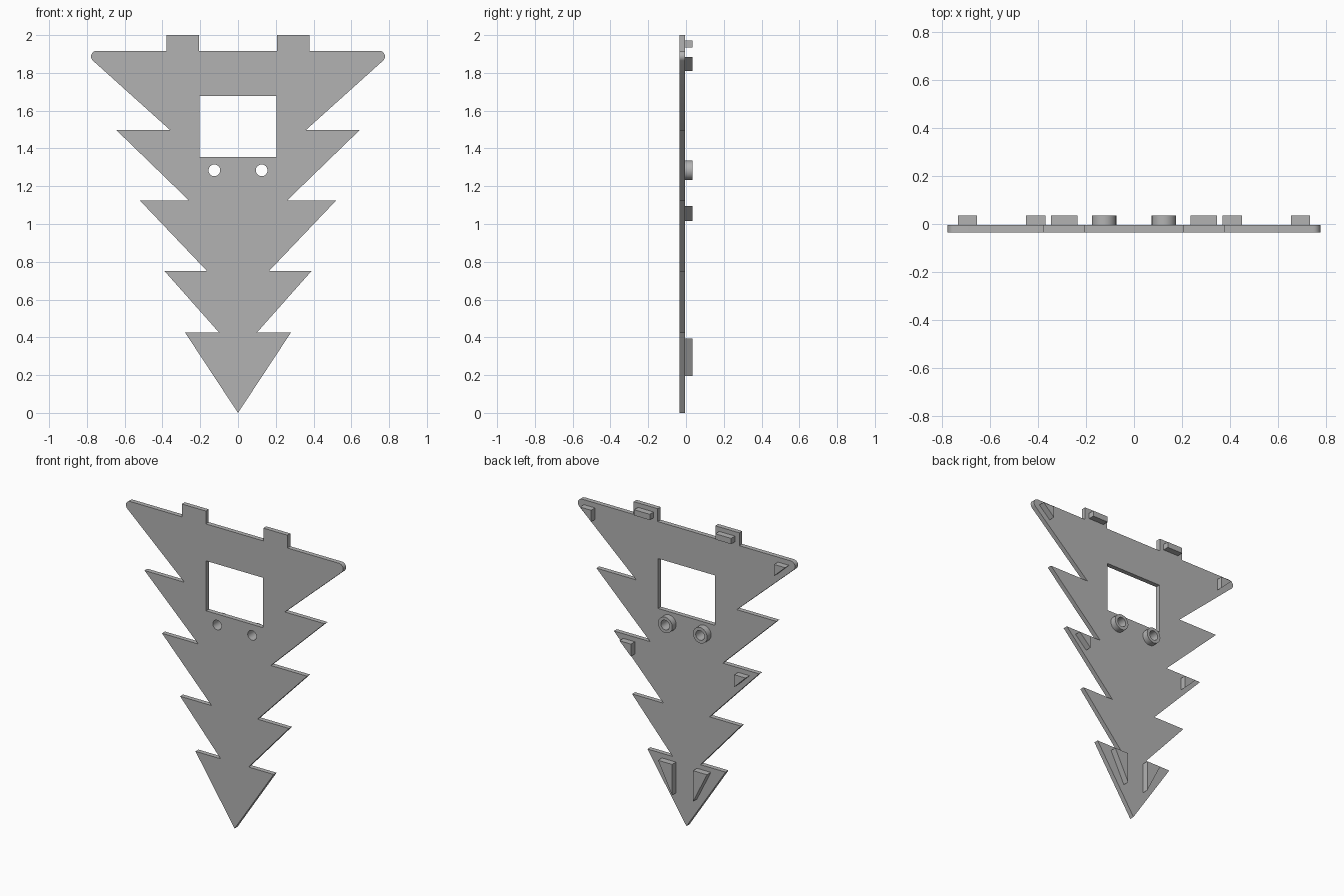
import bpy
import bmesh
from math import cos, sin, pi, radians, tau

cube = bpy.data.objects.get("Cube")
if cube:
    bpy.data.objects.remove(cube, do_unlink=True)

GREY = (0.45, 0.45, 0.45, 1)
grey = bpy.data.materials.new("plain grey")
grey.use_nodes = True
grey.diffuse_color = GREY
grey.node_tree.nodes["Principled BSDF"].inputs["Base Color"].default_value = GREY

FRONT, BACK, PEG_END = -0.035, -0.005, 0.035


def circle(x, z, r, n=48):
    return [(x + r * cos(tau * i / n), z + r * sin(tau * i / n)) for i in range(n)]


def box(x0, x1, z0, z1):
    return [(x0, z0), (x1, z0), (x1, z1), (x0, z1)]


def slab(name, loops, y0, y1, smooth=False):
    """Fill closed x-z outlines (inner ones become holes) between two depths."""
    curve = bpy.data.curves.new(name + "_outline", 'CURVE')
    curve.dimensions = '2D'
    curve.fill_mode = 'BOTH'
    curve.extrude = (y1 - y0) / 2
    for loop in loops:
        spline = curve.splines.new('POLY')
        spline.points.add(len(loop) - 1)
        for point, (x, z) in zip(spline.points, loop):
            point.co = (x, z, 0, 1)
        spline.use_cyclic_u = True
    temp = bpy.data.objects.new(name + "_outline", curve)
    bpy.context.collection.objects.link(temp)
    bpy.context.view_layer.update()
    evaluated = temp.evaluated_get(bpy.context.evaluated_depsgraph_get())
    mesh = bpy.data.meshes.new_from_object(evaluated)
    bpy.data.objects.remove(temp, do_unlink=True)

    # Weld the caps to the walls and stand the slab upright
    bm = bmesh.new()
    bm.from_mesh(mesh)
    bmesh.ops.remove_doubles(bm, verts=bm.verts, dist=1e-5)
    for v in bm.verts:
        x, z, depth = v.co
        v.co = (x, (y0 + y1) / 2 - depth, z)
    bmesh.ops.recalc_face_normals(bm, faces=bm.faces)
    for face in bm.faces:
        face.smooth = False
        face.material_index = 0
    bm.to_mesh(mesh)
    bm.free()
    mesh.materials.clear()
    mesh.materials.append(grey)
    obj = bpy.data.objects.new(name, mesh)
    bpy.context.collection.objects.link(obj)
    if smooth:
        bpy.ops.object.select_all(action='DESELECT')
        obj.select_set(True)
        bpy.context.view_layer.objects.active = obj
        bpy.ops.object.shade_smooth_by_angle(angle=radians(30))
    return obj


# Plate: jagged half outline from the bottom tip up to the top tabs, mirrored
half = [(0.28, 0.425), (0.10, 0.425), (0.39, 0.752), (0.165, 0.752),
        (0.52, 1.125), (0.26, 1.125), (0.645, 1.498), (0.36, 1.498)]
# Rounded upper corner
half += [(0.748 + 0.03 * cos(a), 1.887 + 0.03 * sin(a))
         for a in (-0.8 + i * (pi / 2 + 0.8) / 8 for i in range(9))]
# Tab on the top edge
half += [(0.378, 1.917), (0.378, 2.0), (0.206, 2.0), (0.206, 1.917)]
outline = [(0, 0)] + half + [(-x, z) for x, z in reversed(half)]

HOLE_X, HOLE_Z, HOLE_R, BOSS_R = 0.125, 1.284, 0.031, 0.051
window = box(-0.203, 0.203, 1.355, 1.678)
holes = [circle(s * HOLE_X, HOLE_Z, HOLE_R) for s in (-1, 1)]
slab("plate", [outline, window] + holes, FRONT, BACK, smooth=True)

# Parts standing on the back, once per side
wedges = {"upper_wedge": (0.655, 0.735, 1.81, 1.885),
          "middle_wedge": (0.37, 0.452, 1.015, 1.095),
          "lower_wedge": (0.075, 0.175, 0.195, 0.395)}
for side, s in (("left", 1), ("right", -1)):
    for name, (x0, x1, z0, z1) in wedges.items():
        slab(f"{name}_{side}", [[(s * x0, z0), (s * x1, z1), (s * x0, z1)]], BACK, PEG_END)
    slab(f"tab_bar_{side}", [box(s * 0.235, s * 0.347, 1.934, 1.971)], BACK, PEG_END)
    x = s * HOLE_X
    slab(f"ring_boss_{side}", [circle(x, HOLE_Z, BOSS_R), circle(x, HOLE_Z, HOLE_R)],
         BACK, PEG_END, smooth=True)
